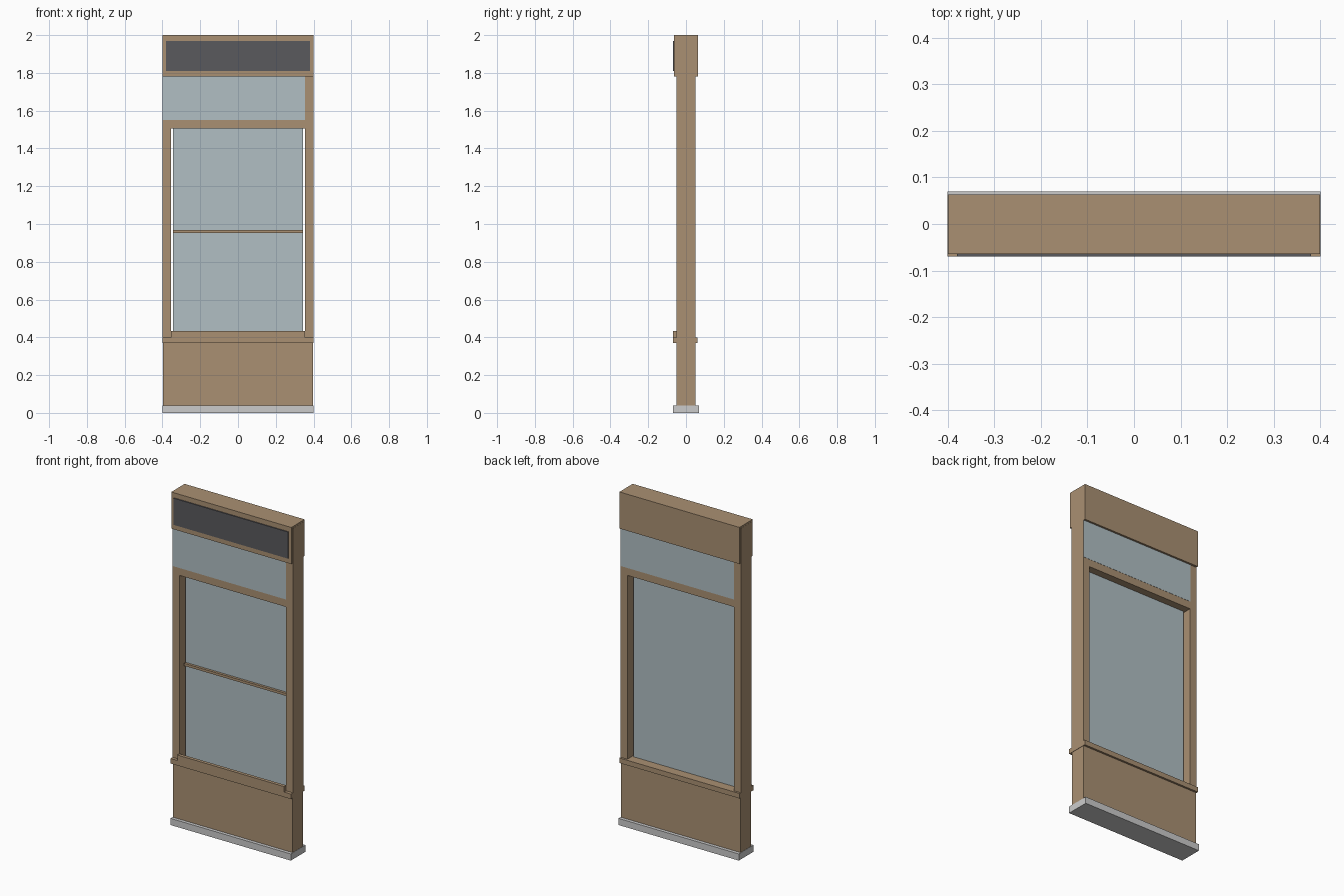
import bpy, bmesh
from mathutils import Vector

if "Cube" in bpy.data.objects:
    bpy.data.objects.remove(bpy.data.objects["Cube"])


def material(name, rgb):
    m = bpy.data.materials.new(name)
    m.diffuse_color = (*rgb, 1)
    m.use_nodes = True
    m.node_tree.nodes["Principled BSDF"].inputs["Base Color"].default_value = m.diffuse_color
    return m


WOOD = material("wood", (0.40, 0.28, 0.17))
GLASS = material("glass", (0.44, 0.52, 0.55))
DARK = material("dark_panel", (0.10, 0.10, 0.11))


def box(name, x, y, z, mat=None):
    """Axis-aligned box from (min, max) pairs."""
    bm = bmesh.new()
    bmesh.ops.create_cube(bm, size=1)
    lo, hi = Vector((x[0], y[0], z[0])), Vector((x[1], y[1], z[1]))
    for v in bm.verts:
        v.co = Vector([lo[i] + (v.co[i] + 0.5) * (hi[i] - lo[i]) for i in range(3)])
    me = bpy.data.meshes.new(name)
    bm.to_mesh(me)
    bm.free()
    if mat:
        me.materials.append(mat)
    ob = bpy.data.objects.new(name, me)
    bpy.context.collection.objects.link(ob)
    return ob


# Grey plinth, lower panel and sill
box("plinth", (-0.4, 0.4), (-0.07, 0.07), (0, 0.04))
box("lower_panel", (-0.398, 0.398), (-0.05, 0.05), (0.04, 0.37), WOOD)
box("sill", (-0.4, 0.4), (-0.07, 0.062), (0.37, 0.40), WOOD)

# Side posts
for side, s in (("left", -1), ("right", 1)):
    box(side + "_post", sorted((s * 0.355, s * 0.4)), (-0.05, 0.05), (0.40, 1.99), WOOD)

# Recessed window with its bars
box("window_glass", (-0.345, 0.345), (-0.005, 0.005), (0.40, 1.505), GLASS)
box("window_bar", (-0.345, 0.345), (-0.02, -0.005), (0.953, 0.968), WOOD)
box("bottom_rail", (-0.355, 0.355), (-0.07, -0.05), (0.40, 0.433), WOOD)
box("transom_bar", (-0.355, 0.355), (-0.05, 0.05), (1.505, 1.55), WOOD)

# Flush upper panes, each overlapping one post
box("upper_glass_front", (-0.399, 0.355), (-0.0512, 0), (1.55, 1.78), GLASS)
box("upper_glass_back", (-0.355, 0.399), (0, 0.0512), (1.55, 1.78), GLASS)

# Header box with dark sign panel
box("header", (-0.399, 0.399), (-0.064, 0.063), (1.78, 2.0), WOOD)
box("header_panel", (-0.38, 0.38), (-0.07, -0.06), (1.81, 1.97), DARK)
